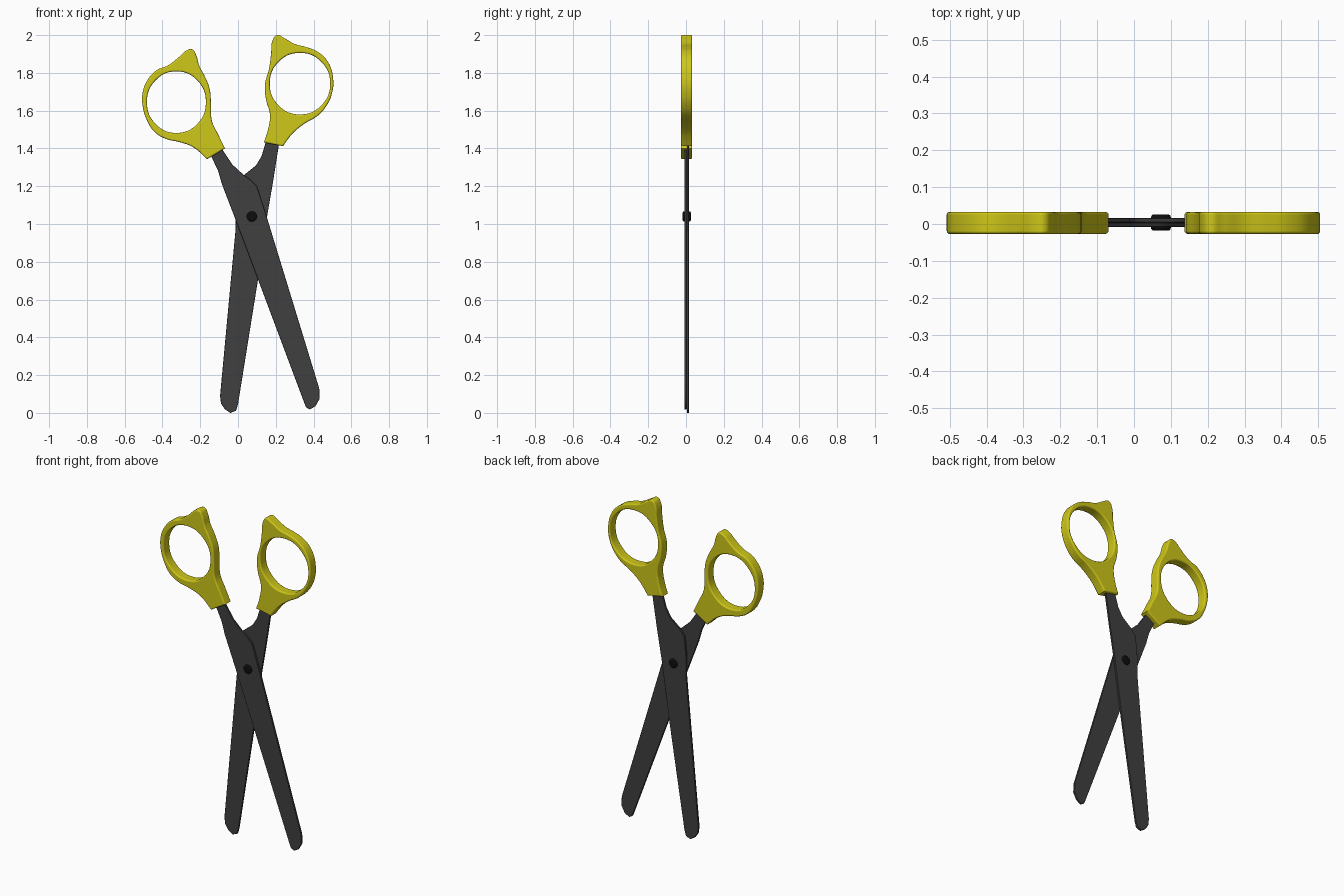
import bpy
import math

if "Cube" in bpy.data.objects:
    bpy.data.objects.remove(bpy.data.objects["Cube"])


def material(name, color):
    m = bpy.data.materials.new(name)
    m.diffuse_color = (*color, 1)
    m.use_nodes = True
    m.node_tree.nodes["Principled BSDF"].inputs["Base Color"].default_value = m.diffuse_color
    return m


YELLOW = material("yellow_plastic", (0.62, 0.57, 0.01))
STEEL = material("dark_steel", (0.05, 0.05, 0.05))
BLACK = material("black_metal", (0.004, 0.004, 0.004))


def add_spline(curve, points, corners):
    """Closed outline through (x, z) points; indices in corners stay sharp."""
    s = curve.splines.new('BEZIER')
    s.bezier_points.add(len(points) - 1)
    s.use_cyclic_u = True
    s.resolution_u = 6
    for i, (p, (x, z)) in enumerate(zip(s.bezier_points, points)):
        p.co = (x, z, 0)
        kind = 'VECTOR' if i in corners else 'AUTO'
        p.handle_left_type = p.handle_right_type = kind


def plate(name, outline, corners, y0, y1, edge, mat, hole=None, rounds=0):
    """Flat outline in the xz plane, thickened from y0 to y1 with eased edges."""
    c = bpy.data.curves.new(name, 'CURVE')
    c.dimensions, c.fill_mode = '2D', 'BOTH'
    c.extrude = (y1 - y0) / 2 - edge
    c.bevel_depth, c.bevel_resolution, c.offset = edge, rounds, -edge
    add_spline(c, outline, corners)
    if hole:
        cx, cz, rx, rz = hole
        ring = [(cx + rx * math.cos(a * math.pi / 4), cz + rz * math.sin(a * math.pi / 4))
                for a in range(8)]
        add_spline(c, ring, ())
    ob = bpy.data.objects.new(name, c)
    bpy.context.collection.objects.link(ob)
    ob.location.y = (y0 + y1) / 2
    ob.rotation_euler.x = math.pi / 2
    bpy.ops.object.select_all(action='DESELECT')
    ob.select_set(True)
    bpy.context.view_layer.objects.active = ob
    bpy.ops.object.convert(target='MESH')
    ob = bpy.context.object
    ob.name = name
    ob.data.materials.clear()
    ob.data.materials.append(mat)
    bpy.ops.object.shade_smooth_by_angle(angle=math.radians(35))
    w = ob.modifiers.new("even_shading", 'WEIGHTED_NORMAL')
    w.keep_sharp = True
    return ob


# Front blade: tang at upper left, tip at lower right
front_blade = [(-.19, 1.42), (-.14, 1.355), (-.105, 1.28), (-.085, 1.21), (-.01, 1.015),
               (.35, .055), (.36, .03), (.38, .018), (.41, .035), (.432, .075), (.43, .13),
               (.153, 1.035), (.10, 1.20), (.065, 1.235), (.03, 1.26), (-.03, 1.315),
               (-.08, 1.39), (-.12, 1.45)]
plate("front_blade", front_blade, range(18), -.008, .004, .0015, STEEL)

# Rear blade: tang at upper right, tip at lower left
rear_blade = [(.16, 1.50), (.143, 1.42), (.125, 1.36), (.095, 1.31), (.03, 1.258),
              (.0, 1.22), (-.012, 1.10), (-.012, .98), (-.095, .09), (-.09, .05),
              (-.07, .02), (-.04, 0), (-.01, .012), (0, .045), (.105, .70), (.153, 1.035),
              (.185, 1.22), (.20, 1.315), (.215, 1.41), (.22, 1.49)]
plate("rear_blade", rear_blade, range(20), .004, .016, .0015, STEEL)

# Finger loops, first two points are the square cuff
left_loop = [(-.164, 1.343), (-.069, 1.40), (-.106, 1.476), (-.138, 1.545), (-.143, 1.635),
             (-.15, 1.715), (-.175, 1.78), (-.206, 1.84), (-.222, 1.895), (-.243, 1.925),
             (-.27, 1.92), (-.317, 1.88), (-.37, 1.84), (-.43, 1.815), (-.476, 1.767),
             (-.504, 1.70), (-.504, 1.62), (-.48, 1.545), (-.44, 1.485), (-.38, 1.45),
             (-.307, 1.433), (-.238, 1.407)]
plate("left_finger_loop", left_loop, (0, 1), -.027, .033, .008, YELLOW,
      (-.326, 1.645, .156, .163), 3)

right_loop = [(.238, 1.412), (.137, 1.432), (.159, 1.50), (.169, 1.58), (.148, 1.66),
              (.143, 1.74), (.164, 1.82), (.175, 1.90), (.182, 1.968), (.205, 2.0),
              (.243, 1.985), (.30, 1.953), (.36, 1.937), (.425, 1.91), (.477, 1.857),
              (.504, 1.767), (.497, 1.69), (.465, 1.62), (.418, 1.57), (.355, 1.533),
              (.296, 1.486), (.265, 1.45)]
plate("right_finger_loop", right_loop, (0, 1), -.027, .033, .008, YELLOW,
      (.328, 1.743, .16, .163), 3)

# Pivot rivet through both blades
bpy.ops.mesh.primitive_cylinder_add(vertices=32, radius=.027, depth=.044,
                                    location=(.073, .004, 1.04),
                                    rotation=(math.pi / 2, 0, 0))
rivet = bpy.context.object
rivet.name = "pivot_rivet"
rivet.data.materials.append(BLACK)
b = rivet.modifiers.new("domed_edge", 'BEVEL')
b.width, b.segments = .008, 3
bpy.ops.object.shade_smooth_by_angle(angle=math.radians(40))
